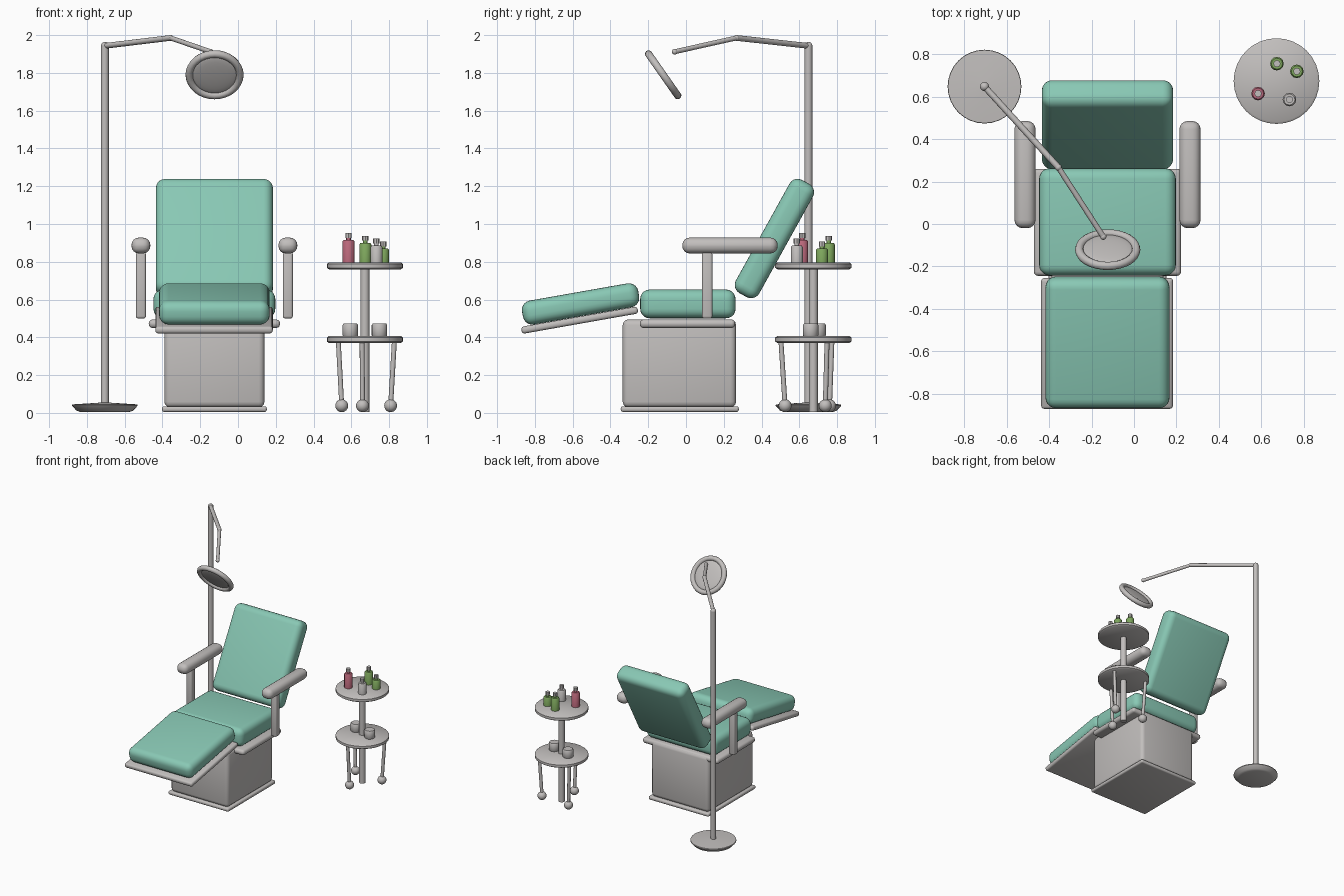
import bpy, bmesh, math
from mathutils import Vector, Matrix

if "Cube" in bpy.data.objects:
    bpy.data.objects.remove(bpy.data.objects["Cube"], do_unlink=True)


def material(name, rgb):
    m = bpy.data.materials.new(name)
    m.use_nodes = True
    m.diffuse_color = (*rgb, 1)
    m.node_tree.nodes["Principled BSDF"].inputs["Base Color"].default_value = (*rgb, 1)
    return m


GREY = material("warm grey", (0.54, 0.52, 0.51))
TEAL = material("teal upholstery", (0.25, 0.58, 0.46))
PINK = material("pink bottle glass", (0.5, 0.14, 0.2))
GREEN = material("green bottle glass", (0.21, 0.39, 0.11))


def finish(name, bm, mat, matrix, angle=40):
    mesh = bpy.data.meshes.new(name)
    bmesh.ops.recalc_face_normals(bm, faces=bm.faces)
    bm.to_mesh(mesh)
    bm.free()
    mesh.materials.append(mat)
    ob = bpy.data.objects.new(name, mesh)
    bpy.context.scene.collection.objects.link(ob)
    ob.matrix_world = matrix
    bpy.ops.object.select_all(action='DESELECT')
    ob.select_set(True)
    bpy.context.view_layer.objects.active = ob
    bpy.ops.object.shade_smooth_by_angle(angle=math.radians(angle))
    return ob


def box(name, centre, size, bevel, mat=GREY, tilt=0, segments=3):
    """Rounded box, tilted about the x axis."""
    bm = bmesh.new()
    bmesh.ops.create_cube(bm, size=1)
    bmesh.ops.scale(bm, vec=size, verts=bm.verts)
    bmesh.ops.bevel(bm, geom=bm.edges[:], offset=bevel, segments=segments,
                    profile=0.5, affect='EDGES')
    return finish(name, bm, mat, Matrix.Translation(centre)
                  @ Matrix.Rotation(math.radians(tilt), 4, 'X'))


def lathe(name, centre, profile, mat=GREY, sides=32, angle=40):
    """Turn (radius, height) points about the z axis; ends are capped."""
    bm = bmesh.new()
    rings = []
    for r, z in profile:
        rings.append([bm.verts.new((r * math.cos(a), r * math.sin(a), z))
                      for a in (math.tau * i / sides for i in range(sides))])
    for lo, hi in zip(rings, rings[1:]):
        for i in range(sides):
            j = (i + 1) % sides
            bm.faces.new((lo[i], lo[j], hi[j], hi[i]))
    bm.faces.new(rings[0])
    bm.faces.new(rings[-1])
    return finish(name, bm, mat, Matrix.Translation(centre), angle)


def rod(name, start, end, r, r_end=None, sides=16):
    a, b = Vector(start), Vector(end)
    bm = bmesh.new()
    bmesh.ops.create_cone(bm, cap_ends=True, segments=sides, radius1=r,
                          radius2=r_end or r, depth=(b - a).length)
    turn = (b - a).to_track_quat('Z', 'Y').to_matrix().to_4x4()
    return finish(name, bm, GREY, Matrix.Translation((a + b) / 2) @ turn)


def ball(name, centre, r, squash=1, tilt=0):
    bm = bmesh.new()
    bmesh.ops.create_uvsphere(bm, u_segments=24, v_segments=12, radius=r)
    bmesh.ops.scale(bm, vec=(1, 1, squash), verts=bm.verts)
    return finish(name, bm, GREY, Matrix.Translation(centre)
                  @ Matrix.Rotation(math.radians(tilt), 4, 'X'))


# Chair pedestal and frame
CX = -0.125
box("floor_plate", (CX, -0.033, 0.02), (0.555, 0.625, 0.03), 0.012)
box("pedestal", (CX, -0.035, 0.262), (0.53, 0.6, 0.466), 0.03)
box("seat_frame", (CX, 0.008, 0.472), (0.695, 0.505, 0.045), 0.02)
box("leg_rest_frame", (CX - 0.002, -0.563, 0.491), (0.622, 0.625, 0.038), 0.015, tilt=10)

# Cushions
box("seat_cushion", (CX, 0.01, 0.577), (0.645, 0.505, 0.152), 0.05, TEAL, segments=5)
box("leg_cushion", (CX, -0.558, 0.577), (0.585, 0.625, 0.128), 0.05, TEAL, 10, 5)
box("back_cushion", (CX, 0.468, 0.923), (0.62, 0.142, 0.685), 0.05, TEAL, -29, 5)

# Armrests, one on each side
for side, x in (("right", CX - 0.389), ("left", CX + 0.389)):
    box(side + "_armrest", (x, 0.233, 0.886), (0.1, 0.505, 0.084), 0.039, segments=4)
    box(side + "_armrest_post", (x, 0.112, 0.675), (0.053, 0.055, 0.35), 0.012)

# Standing lamp: base, pole and jointed arm
LX, LY = -0.705, 0.648
lathe("lamp_base", (LX, LY, 0),
      [(0.13, 0.005), (0.15, 0.012), (0.174, 0.038), (0.172, 0.045), (0.03, 0.054)])
elbow, tip = (-0.357, 0.267, 1.985), (-0.145, -0.06, 1.912)
top = (LX, LY, 1.943)
rod("lamp_pole", (LX, LY, 0.03), top, 0.021)
rod("lamp_lower_arm", top, elbow, 0.015)
rod("lamp_upper_arm", elbow, tip, 0.013)
for name, at, r in (("pole_joint", top, 0.021), ("elbow_joint", elbow, 0.016),
                    ("arm_tip", tip, 0.015)):
    ball(name, at, r)

# Magnifier head: ring around a lens
HEAD = (-0.124, -0.121, 1.79)
bpy.ops.mesh.primitive_torus_add(location=HEAD, rotation=(math.radians(-55), 0, 0),
                                 major_radius=0.134, minor_radius=0.02,
                                 major_segments=32, minor_segments=10)
ring = bpy.context.object
ring.name = "lamp_ring"
ring.data.materials.append(GREY)
bpy.ops.object.shade_smooth_by_angle(angle=math.radians(50))
ball("lamp_lens", HEAD, 0.122, 0.12, -55)

# Trolley: two round shelves on a column
TX, TY = 0.672, 0.674
for name, z in (("upper_shelf", 0.76), ("lower_shelf", 0.37)):
    lathe(name, (TX, TY, z), [(0.19, 0), (0.202, 0.008), (0.202, 0.028), (0.192, 0.036)])
rod("trolley_column", (TX, TY, 0.005), (TX, TY, 0.77), 0.024)

# Trolley legs with ball casters
for n in range(3):
    a = math.radians(-95 + 120 * n)
    d = Vector((math.cos(a), math.sin(a), 0))
    hub = Vector((TX, TY, 0))
    foot = hub + d * 0.15 + Vector((0, 0, 0.038))
    rod(f"trolley_leg_{n + 1}", foot, hub + d * 0.172 + Vector((0, 0, 0.38)), 0.013)
    ball(f"caster_{n + 1}", foot, 0.034)

# Bottles with caps on the upper shelf
bottles = (("pink", PINK, 0.585, 0.615, 0.12), ("tall_green", GREEN, 0.674, 0.756, 0.105),
           ("short_green", GREEN, 0.768, 0.72, 0.075), ("grey", GREY, 0.733, 0.587, 0.09))
for name, mat, x, y, h in bottles:
    lathe(name + "_bottle", (x, y, 0.795),
          [(0.032, 0), (0.032, h - 0.008), (0.026, h), (0.012, h), (0.012, h + 0.018)],
          mat, 12)
    lathe(name + "_bottle_cap", (x, y, 0.795 + h + 0.012),
          [(0.017, 0), (0.017, 0.025)], GREY, 8)

# Small pots on the lower shelf
for n, (x, y) in enumerate(((0.595, 0.7), (0.749, 0.66))):
    lathe(f"pot_{n + 1}", (x, y, 0.403),
          [(0.036, 0), (0.041, 0.008), (0.041, 0.062), (0.036, 0.069)], GREY, 20)
